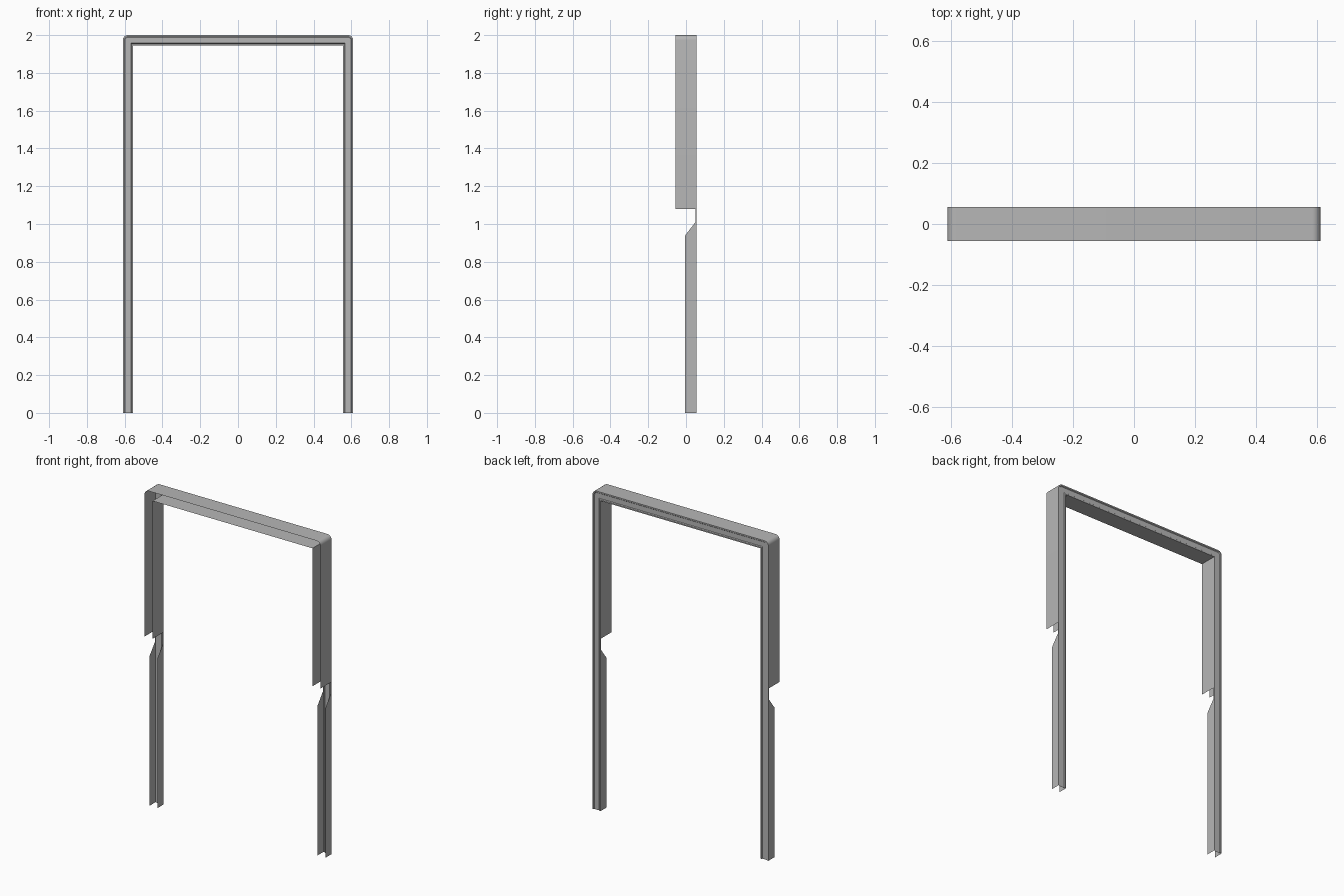
import bpy, bmesh, math

cube = bpy.data.objects.get("Cube")
if cube:
    bpy.data.objects.remove(cube)

# Dimensions of the folded sheet frame
HALF_W, TOP, RADIUS, WIDTH = 0.61, 2.0, 0.027, 0.055
BACK, FOLD = 0.055, 0.05
UPPER_LIP, LOWER_LIP = -0.055, -0.004
NOTCH_TOP, NOTCH_LOW, TAPER_END = 1.08, 1.01, 0.94

steel = bpy.data.materials.new("grey_steel")
steel.use_nodes = True
colour = (0.47, 0.47, 0.47, 1)
steel.diffuse_color = colour
steel.node_tree.nodes["Principled BSDF"].inputs["Base Color"].default_value = colour


def half_path(inset):
    """Left leg from the floor, round the corner: (x, z, lip y)."""
    x = HALF_W - inset
    rows = [(x, 0, LOWER_LIP), (x, TAPER_END, LOWER_LIP),
            (x, NOTCH_LOW, FOLD), (x, NOTCH_TOP, FOLD), (x, NOTCH_TOP, UPPER_LIP)]
    bend = max(RADIUS - inset, 0)
    reach = max(RADIUS, inset)
    for i in range(7):
        a = math.radians(15 * i)
        rows.append((HALF_W - reach + bend * math.cos(a),
                     TOP - reach + bend * math.sin(a), UPPER_LIP))
    return rows


def full_path(inset):
    left = half_path(inset)
    return left + [(-x, z, lip) for x, z, lip in reversed(left)]


def build(name, section):
    """Sweep (inset, y) points round the frame; y None follows the notched lip."""
    bm = bmesh.new()
    strips = []
    for inset, y in section:
        strips.append([bm.verts.new((x, lip if y is None else y, z))
                       for x, z, lip in full_path(inset)])
    for a, b in zip(strips, strips[1:]):
        for i in range(len(a) - 1):
            bm.faces.new((a[i], a[i + 1], b[i + 1], b[i]))
    bmesh.ops.dissolve_degenerate(bm, dist=1e-5, edges=bm.edges[:])
    bmesh.ops.remove_doubles(bm, verts=bm.verts[:], dist=1e-5)
    # Drop the zero-area slivers left where the lip steps
    bmesh.ops.delete(bm, geom=[f for f in bm.faces if f.calc_area() < 1e-8], context='FACES')
    bmesh.ops.recalc_face_normals(bm, faces=bm.faces[:])
    mesh = bpy.data.meshes.new(name)
    bm.to_mesh(mesh)
    bm.free()
    obj = bpy.data.objects.new(name, mesh)
    bpy.context.collection.objects.link(obj)
    mesh.materials.append(steel)
    bpy.ops.object.select_all(action='DESELECT')
    obj.select_set(True)
    bpy.context.view_layer.objects.active = obj
    bpy.ops.object.shade_smooth_by_angle(angle=math.radians(30))
    return obj


# Outer and inner side walls with the notched front lip
build("outer_flange", [(0, None), (0, FOLD)])
build("inner_flange", [(WIDTH, FOLD), (WIDTH, None)])

# Back face with a shallow channel along its middle
build("back_web", [(0, FOLD), (0, BACK), (0.008, BACK), (0.012, FOLD),
                   (0.043, FOLD), (0.047, BACK), (WIDTH, BACK), (WIDTH, FOLD)])
